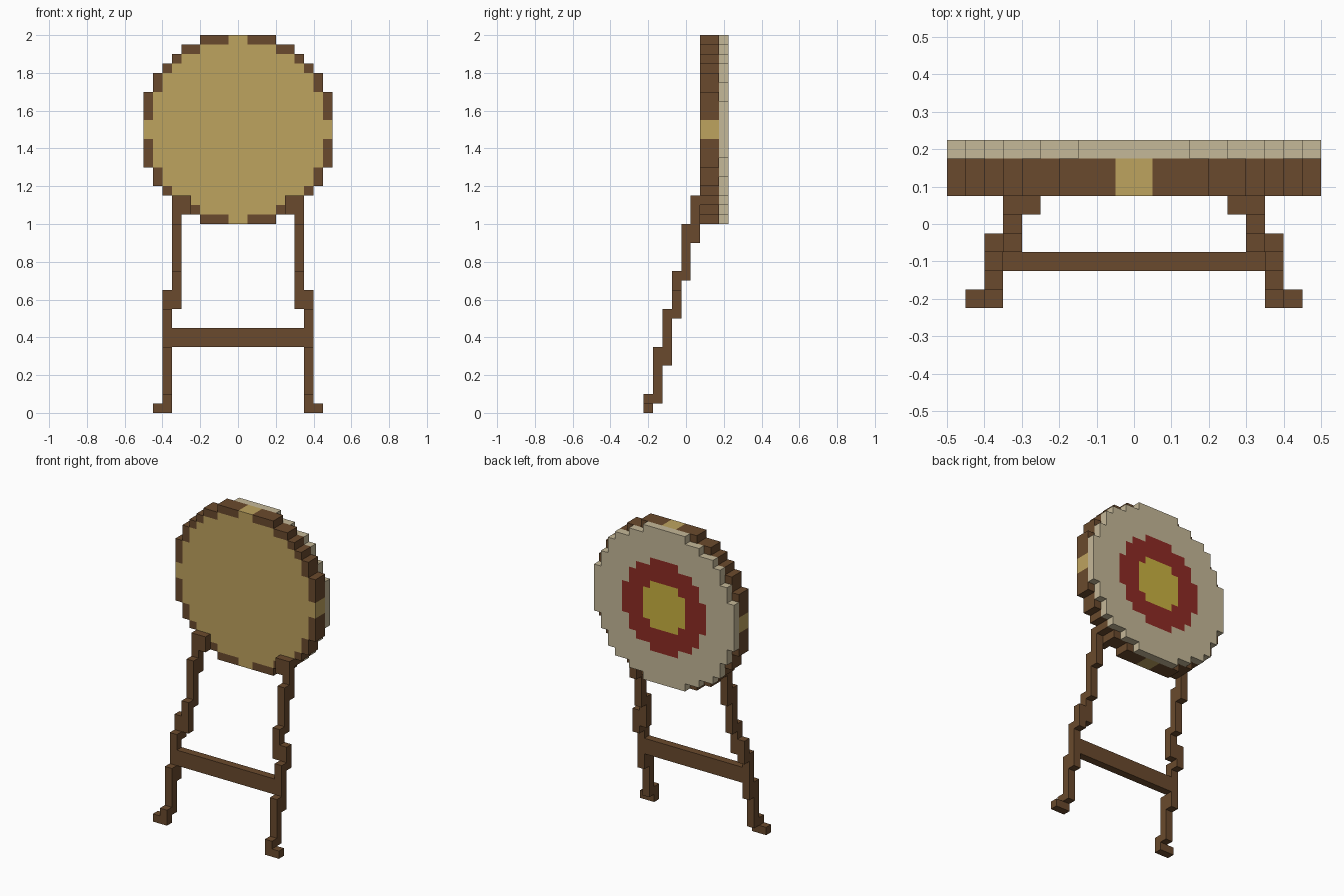
import bpy, bmesh, math

if "Cube" in bpy.data.objects:
    bpy.data.objects.remove(bpy.data.objects["Cube"])

U = 0.05                      # edge of one block
ORIGIN = (0.0, -0.225, 0.0)   # y offset of the frontmost block layer


def srgb(r, g, b):
    lin = lambda c: c / 12.92 if c <= 0.04045 else ((c + 0.055) / 1.055) ** 2.4
    return (lin(r / 255), lin(g / 255), lin(b / 255), 1.0)


def material(name, rgb):
    m = bpy.data.materials.new(name)
    m.diffuse_color = srgb(*rgb)
    m.use_nodes = True
    m.node_tree.nodes["Principled BSDF"].inputs["Base Color"].default_value = m.diffuse_color
    return m


WOOD = material("brown wood", (106, 74, 45))
STRAW = material("straw", (190, 163, 95))
CREAM = material("cream", (197, 184, 152))
RED = material("red", (142, 43, 36))
YELLOW = material("yellow", (202, 178, 65))


def block_object(name, cells, mats):
    """Closed block-built shell; cells maps (i, j, k) to a material index."""
    bm = bmesh.new()
    corners = {}

    def vert(p):
        if p not in corners:
            corners[p] = bm.verts.new([o + U * c for o, c in zip(ORIGIN, p)])
        return corners[p]

    for cell, mat in cells.items():
        for a in range(3):
            b, c = (a + 1) % 3, (a + 2) % 3
            for side in (0, 1):
                near = list(cell)
                near[a] += 2 * side - 1
                if tuple(near) in cells:
                    continue
                loop = []
                for db, dc in ((0, 0), (1, 0), (1, 1), (0, 1)):
                    p = list(cell)
                    p[a] += side
                    p[b] += db
                    p[c] += dc
                    loop.append(vert(tuple(p)))
                face = bm.faces.new(loop if side else loop[::-1])
                face.material_index = mat
    mesh = bpy.data.meshes.new(name)
    bm.to_mesh(mesh)
    bm.free()
    for m in mats:
        mesh.materials.append(m)
    obj = bpy.data.objects.new(name, mesh)
    bpy.context.collection.objects.link(obj)
    return obj


def boxes(ranges):
    """Fill block ranges (x0, x1, y0, y1, z0, z1)."""
    return {(i, j, k): 0
            for x0, x1, y0, y1, z0, z1 in ranges
            for i in range(x0, x1) for j in range(y0, y1) for k in range(z0, z1)}


# Round backing board: straw core with a wooden rim, half widths from centre row out
RIM_HALF = [10, 10, 10, 10, 9, 9, 8, 7, 6, 4]
CORE_HALF = [10, 9, 9, 9, 8, 8, 7, 6, 4, 1]
board = {}
for row in range(-10, 10):
    n = row if row >= 0 else -row - 1
    for i in range(-RIM_HALF[n], RIM_HALF[n]):
        core = -CORE_HALF[n] <= i < CORE_HALF[n]
        for j in (6, 7):
            board[(i, j, 30 + row)] = 1 if core else 0
block_object("backing_board", board, [WOOD, STRAW])

# Target face: cream disc with a red ring and a yellow centre
face = {}
for row in range(-10, 10):
    for i in range(-10, 10):
        r = math.hypot(i + 0.5, row + 0.5)
        if r <= 10:
            face[(i, 8, 30 + row)] = 2 if r <= 3 else 1 if r <= 6 else 0
block_object("target_face", face, [CREAM, RED, YELLOW])

# Stepped, splayed legs
leg = boxes([
    (7, 9, 0, 1, 0, 1),      # foot
    (7, 8, 0, 1, 0, 2),
    (7, 8, 1, 2, 1, 7),
    (7, 8, 2, 3, 5, 11),
    (7, 8, 3, 4, 10, 13),
    (6, 7, 3, 4, 11, 15),
    (6, 7, 4, 5, 14, 20),
    (6, 7, 5, 6, 18, 23),
    (5, 7, 5, 6, 21, 23),    # bracket behind the board
])
block_object("right_leg", leg, [WOOD])
block_object("left_leg", {(-i - 1, j, k): m for (i, j, k), m in leg.items()}, [WOOD])

# Crossbar between the legs
block_object("crossbar", boxes([(-7, 7, 2, 3, 7, 9)]), [WOOD])
